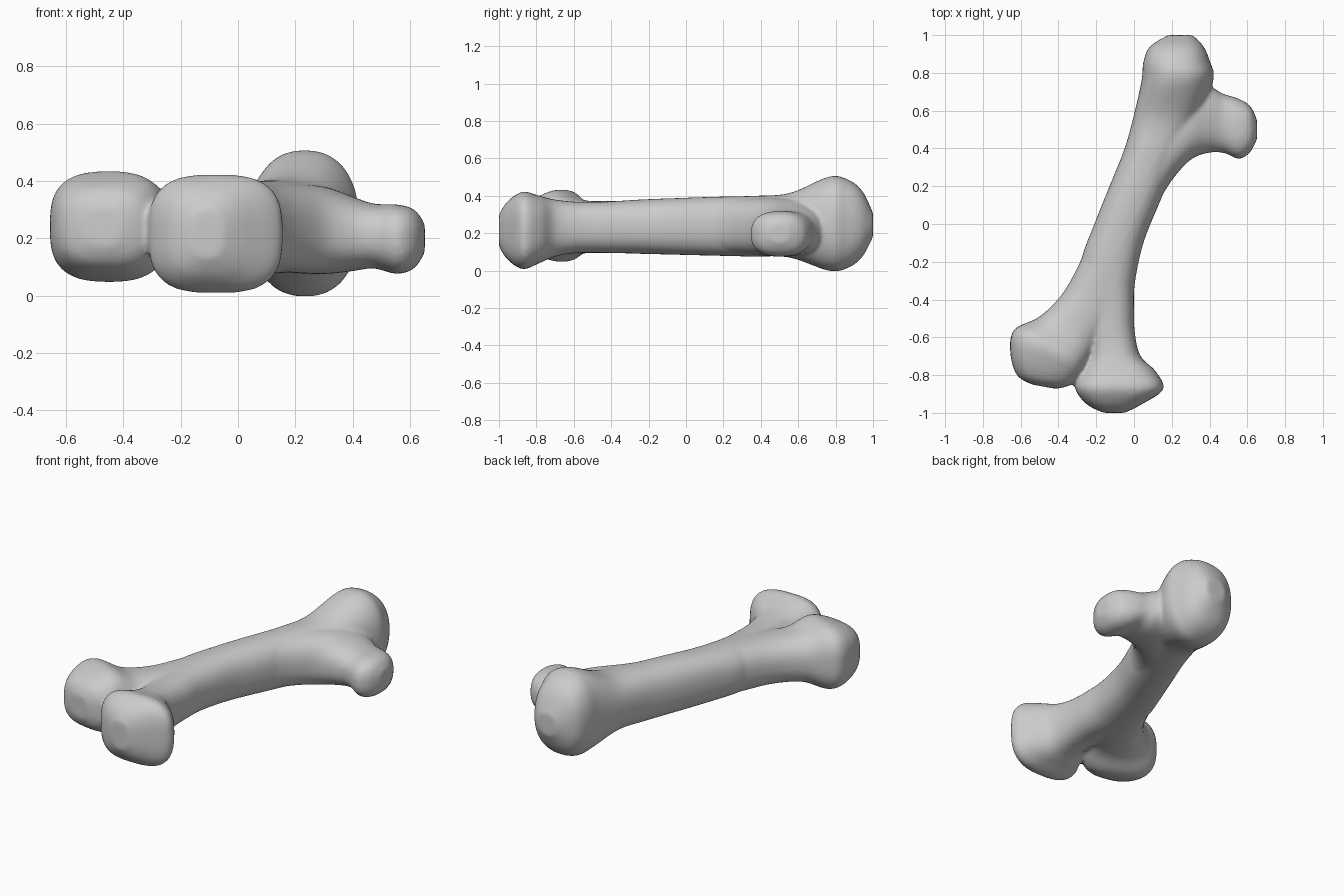
import bpy, bmesh, math

SIDES, STEPS = 48, 6


def spline(a, b, c, d, t):
    return 0.5 * (2 * b + (c - a) * t + (2 * a - 5 * b + 4 * c - d) * t * t
                  + (3 * b - a - 3 * c + d) * t ** 3)


def loft(bm, sections):
    """Each section: left edge x, y, right edge x, y, low z, high z, squareness."""
    rows = []
    n = len(sections)
    for i in range(n - 1):
        quad = [sections[max(0, min(n - 1, i + k))] for k in (-1, 0, 1, 2)]
        for s in range(STEPS):
            rows.append([spline(*v, s / STEPS) for v in zip(*quad)])
    rows.append(sections[-1])
    rings = []
    for lx, ly, rx, ry, z0, z1, e in rows:
        ring = []
        for k in range(SIDES):
            a = 2 * math.pi * k / SIDES
            c = math.copysign(abs(math.cos(a)) ** (2 / e), math.cos(a))
            s = math.copysign(abs(math.sin(a)) ** (2 / e), math.sin(a))
            ring.append(bm.verts.new(((lx + rx) / 2 + c * (rx - lx) / 2,
                                      (ly + ry) / 2 + c * (ry - ly) / 2,
                                      (z0 + z1) / 2 + s * (z1 - z0) / 2)))
        rings.append(ring)
    faces = [bm.faces.new((p[k], p[(k + 1) % SIDES], q[(k + 1) % SIDES], q[k]))
             for p, q in zip(rings, rings[1:]) for k in range(SIDES)]
    faces += [bm.faces.new(rings[0]), bm.faces.new(rings[-1])]
    bmesh.ops.recalc_face_normals(bm, faces=faces)


bm = bmesh.new()

# Shaft from the right lower knuckle up to the rounded head
loft(bm, [
    (-.16, -1.0, -.05, -1.0, .13, .30, 2.6),
    (-.25, -.955, .04, -.955, .06, .37, 2.9),
    (-.312, -.87, .155, -.875, .008, .422, 3),
    (-.285, -.79, .115, -.78, .04, .40, 2.8),
    (-.24, -.70, .035, -.70, .075, .38, 2.5),
    (-.24, -.58, .005, -.58, .095, .368, 2.4),
    (-.26, -.38, .0, -.45, .095, .37, 2.4),
    (-.28, -.20, .005, -.31, .09, .38, 2.4),
    (-.21, .0, .05, -.10, .085, .388, 2.4),
    (-.13, .20, .13, .10, .08, .395, 2.4),
    (-.05, .40, .22, .31, .075, .40, 2.4),
    (.0, .58, .33, .53, .07, .415, 2.4),
    (.04, .76, .42, .76, .0, .502, 2.3),
    (.05, .86, .402, .86, .012, .49, 2.4),
    (.085, .94, .368, .94, .07, .43, 2.4),
    (.18, 1.0, .31, 1.0, .18, .31, 2.3)])

# Left lower knuckle branching off the shaft
loft(bm, [
    (-.20, .0, .04, -.10, .095, .378, 2.4),
    (-.285, -.20, -.01, -.30, .092, .377, 2.4),
    (-.38, -.37, -.08, -.50, .095, .372, 2.4),
    (-.50, -.49, -.19, -.64, .09, .38, 2.5),
    (-.635, -.56, -.25, -.74, .048, .432, 2.8),
    (-.655, -.68, -.28, -.795, .065, .415, 3),
    (-.62, -.80, -.33, -.85, .11, .37, 2.8),
    (-.54, -.85, -.41, -.873, .17, .31, 2.5)])

# Short side branch below the head
loft(bm, [
    (.05, .45, .12, .10, .095, .38, 2.4),
    (.15, .65, .20, .23, .08, .39, 2.4),
    (.30, .71, .30, .34, .075, .38, 2.4),
    (.40, .725, .40, .378, .085, .345, 2.4),
    (.47, .69, .48, .375, .095, .32, 2.4),
    (.55, .665, .555, .345, .075, .318, 2.5),
    (.615, .625, .615, .38, .095, .30, 2.5),
    (.652, .55, .652, .45, .15, .25, 2.4)])

mesh = bpy.data.meshes.new("bone")
bm.to_mesh(mesh)
bm.free()
bone = bpy.data.objects.new("bone", mesh)
bpy.context.collection.objects.link(bone)

# Fuse the parts into one skin and soften the joints
fuse = bone.modifiers.new("fuse", 'REMESH')
fuse.mode = 'VOXEL'
fuse.voxel_size = 0.012
fuse.use_smooth_shade = True
soft = bone.modifiers.new("soften", 'SMOOTH')
soft.factor = 0.5
soft.iterations = 8
